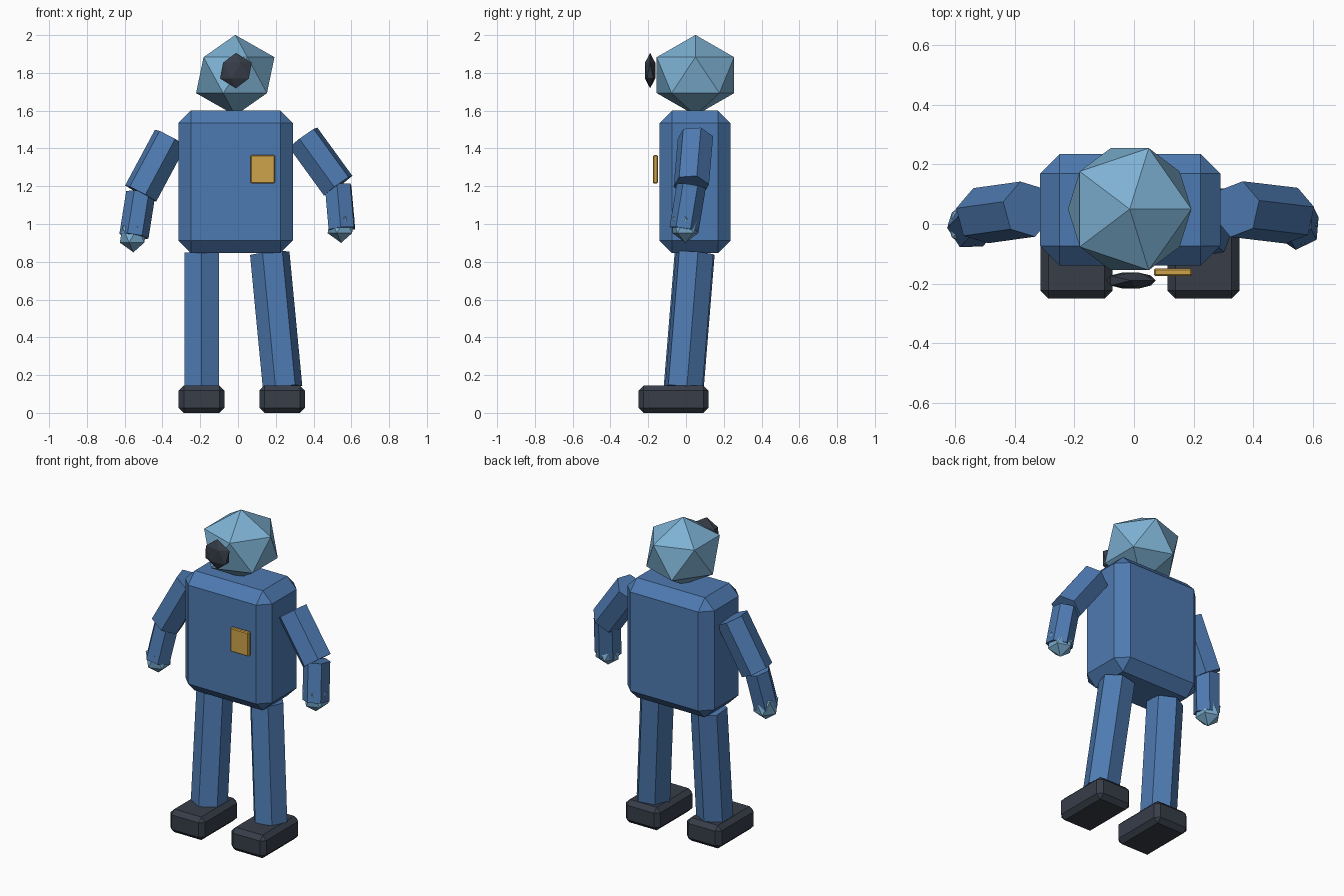
import bpy
from mathutils import Vector

default = bpy.data.objects.get("Cube")
if default:
    bpy.data.objects.remove(default, do_unlink=True)


def material(name, rgb):
    m = bpy.data.materials.new(name)
    m.use_nodes = True
    m.diffuse_color = (*rgb, 1)
    m.node_tree.nodes["Principled BSDF"].inputs["Base Color"].default_value = (*rgb, 1)
    return m


BLUE = material("suit blue", (0.076, 0.195, 0.44))
PALE = material("pale blue", (0.205, 0.44, 0.65))
DARK = material("charcoal", (0.038, 0.047, 0.066))
GOLD = material("gold", (0.62, 0.37, 0.07))


def finish(name, mat):
    ob = bpy.context.object
    ob.name = name
    ob.data.materials.append(mat)
    return ob


def block(name, mat, centre, size, bevel):
    """Box with chamfered edges."""
    bpy.ops.mesh.primitive_cube_add(size=1, location=centre)
    ob = finish(name, mat)
    ob.scale = size
    bpy.ops.object.transform_apply(location=False, rotation=False, scale=True)
    mod = ob.modifiers.new("chamfer", "BEVEL")
    mod.width = bevel
    mod.segments = 1


def gem(name, mat, centre, radii):
    """Scaled icosahedron."""
    bpy.ops.mesh.primitive_ico_sphere_add(subdivisions=1, radius=1, location=centre)
    finish(name, mat).scale = radii


def limb(name, start, end, radius):
    """Six-sided prism between two joints."""
    a, b = Vector(start), Vector(end)
    bpy.ops.mesh.primitive_cylinder_add(
        vertices=6, radius=radius, depth=(b - a).length, location=(a + b) / 2)
    ob = finish(name, BLUE)
    ob.rotation_mode = "QUATERNION"
    ob.rotation_quaternion = Vector((0, 0, 1)).rotation_difference(b - a)


# Body, head and face
block("torso", BLUE, (-0.013, 0.048, 1.223), (0.606, 0.375, 0.755), 0.066)
gem("head", PALE, (-0.0145, 0.05, 1.788), (0.232, 0.241, 0.213))
gem("face_lens", DARK, (-0.011, -0.19, 1.812), (0.094, 0.032, 0.094))
block("chest_badge", GOLD, (0.131, -0.162, 1.289), (0.128, 0.026, 0.15), 0.005)

# Arms: shoulder, elbow, wrist, hand centre
arms = {
    "right": ((-0.357, 0.05, 1.457), (-0.515, 0.028, 1.162),
              (-0.551, -0.01, 0.935), (-0.554, -0.003, 0.943)),
    "left": ((0.345, 0.05, 1.458), (0.53, 0.028, 1.203),
             (0.55, -0.01, 0.972), (0.546, -0.003, 0.993)),
}
for side, (shoulder, elbow, wrist, hand) in arms.items():
    limb(side + "_upper_arm", shoulder, elbow, 0.096)
    limb(side + "_forearm", elbow, wrist, 0.078)
    gem(side + "_hand", PALE, hand, (0.08, 0.08, 0.093))

# Legs: hip, ankle, foot centre
legs = {
    "right": ((-0.192, 0.046, 0.845), (-0.192, -0.012, 0.135), -0.193),
    "left": ((0.168, 0.046, 0.845), (0.236, -0.012, 0.135), 0.234),
}
for side, (hip, ankle, foot_x) in legs.items():
    limb(side + "_leg", hip, ankle, 0.106)
    block(side + "_foot", DARK, (foot_x, -0.066, 0.0725), (0.242, 0.37, 0.145), 0.027)
